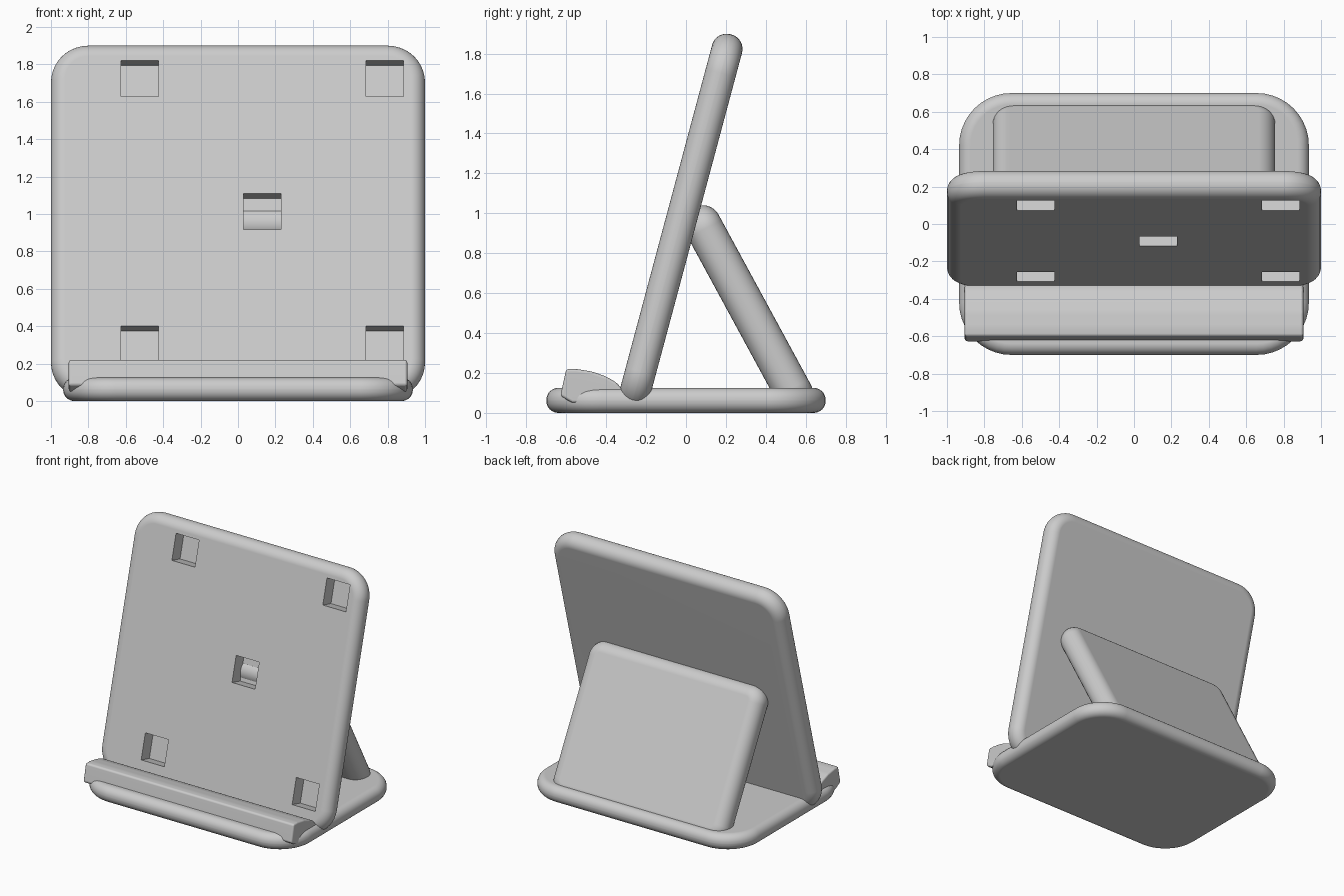
import bpy
import bmesh
from math import radians, sin, cos, pi
from mathutils import Matrix

default_cube = bpy.data.objects.get("Cube")
if default_cube:
    bpy.data.objects.remove(default_cube, do_unlink=True)

grey = bpy.data.materials.new("light grey")
grey.use_nodes = True
colour = (0.6, 0.6, 0.6, 1)
grey.diffuse_color = colour
grey.node_tree.nodes["Principled BSDF"].inputs["Base Color"].default_value = colour


def make_object(name, bm, location=(0, 0, 0), tilt=0):
    bmesh.ops.recalc_face_normals(bm, faces=bm.faces)
    mesh = bpy.data.meshes.new(name)
    bm.to_mesh(mesh)
    bm.free()
    mesh.materials.append(grey)
    obj = bpy.data.objects.new(name, mesh)
    obj.location = location
    obj.rotation_euler.x = radians(tilt)
    bpy.context.collection.objects.link(obj)
    return obj


def activate(obj):
    bpy.ops.object.select_all(action='DESELECT')
    obj.select_set(True)
    bpy.context.view_layer.objects.active = obj


def smooth(obj):
    activate(obj)
    bpy.ops.object.shade_smooth_by_angle(angle=radians(35))
    weighted = obj.modifiers.new("Weighted Normals", 'WEIGHTED_NORMAL')
    weighted.keep_sharp = True


def prism(points, depth, axis):
    """Extrude a closed outline of 3D points along an axis, centred."""
    bm = bmesh.new()
    face = bm.faces.new([bm.verts.new(p) for p in points])
    extruded = bmesh.ops.extrude_face_region(bm, geom=[face])
    moved = [v for v in extruded["geom"] if isinstance(v, bmesh.types.BMVert)]
    bmesh.ops.translate(bm, verts=moved, vec=[a * depth for a in axis])
    bmesh.ops.translate(bm, verts=bm.verts, vec=[-a * depth / 2 for a in axis])
    return bm


def rounded_slab(name, width, length, thick, corner, edge, location, tilt=0):
    """Slab with rounded corners and a rolled rim."""
    steps = 10
    points = []
    for quarter, (sx, sy) in enumerate([(1, 1), (-1, 1), (-1, -1), (1, -1)]):
        for i in range(steps + 1):
            a = (quarter + i / steps) * pi / 2
            points.append((sx * (width / 2 - corner) + corner * cos(a),
                           sy * (length / 2 - corner) + corner * sin(a), 0))
    bm = prism(points, thick, (0, 0, 1))
    rim = [e for e in bm.edges if abs(e.verts[0].co.z - e.verts[1].co.z) < 1e-5]
    bmesh.ops.bevel(bm, geom=rim, offset=edge, segments=8, profile=0.5,
                    affect='EDGES')
    return make_object(name, bm, location, tilt)


# Base plate
base = rounded_slab("base_plate", 1.87, 1.4, 0.125, 0.28, 0.06, (0, 0, 0.0625))

# Leaning back rest
rest_place, rest_tilt = (0, -0.027, 0.955), 75
rest = rounded_slab("back_rest", 2, 1.95, 0.155, 0.2, 0.075, rest_place, rest_tilt)

# Square pockets in the rest
bm = bmesh.new()
for dx, dy in [(0, 0), (1, 1), (1, -1), (-1, 1), (-1, -1)]:
    place = Matrix.Translation((0.13 + dx * 0.655, 0.04 + dy * 0.735, 0.0725))
    bmesh.ops.create_cube(bm, size=0.2, matrix=place)
cutter = make_object("pocket_cutter", bm, rest_place, rest_tilt)
cutter.hide_render = True
cut = rest.modifiers.new("Pockets", 'BOOLEAN')
cut.operation = 'DIFFERENCE'
cut.solver = 'EXACT'
cut.object = cutter
activate(rest)
bpy.ops.object.modifier_apply(modifier=cut.name)
bpy.data.objects.remove(cutter, do_unlink=True)

# Rear support leg
leg = rounded_slab("rear_support", 1.51, 1.15, 0.19, 0.12, 0.09,
                   (0, 0.311, 0.522), 118.5)

# Front retaining lip
profile = [(-0.63, 0.085), (-0.6, 0.22), (-0.55, 0.22), (-0.47, 0.207),
           (-0.4, 0.182), (-0.35, 0.153), (-0.32, 0.12), (-0.32, 0.05),
           (-0.57, 0.05)]
bm = prism([(0, y, z) for y, z in profile], 1.81, (1, 0, 0))
bmesh.ops.bevel(bm, geom=bm.edges[:], offset=0.014, segments=3, profile=0.5,
                affect='EDGES', clamp_overlap=True)
lip = make_object("front_lip", bm)

for part in (base, rest, leg, lip):
    smooth(part)
